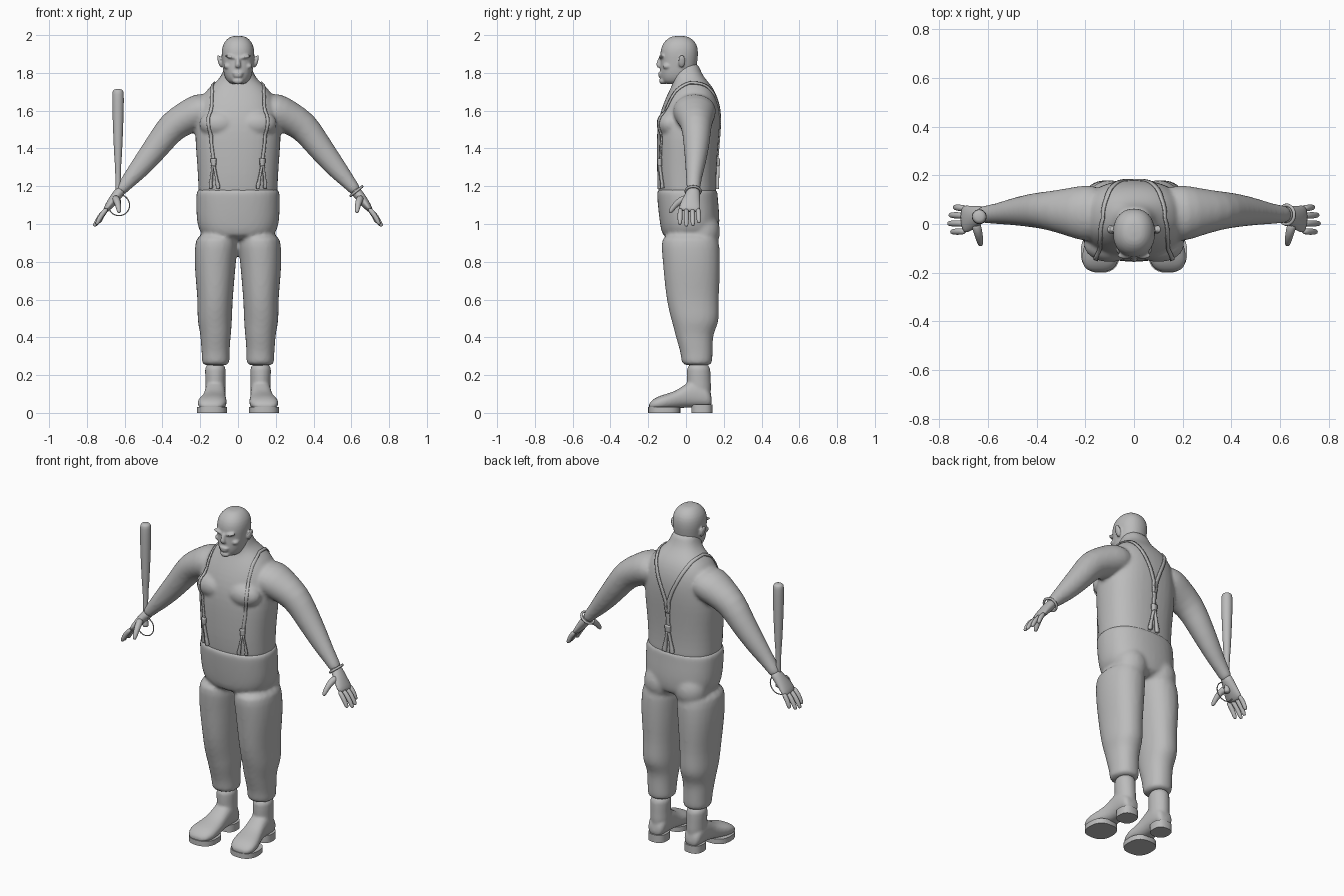
import bpy, bmesh, math
from mathutils import Vector, Matrix

if "Cube" in bpy.data.objects:
    bpy.data.objects.remove(bpy.data.objects["Cube"], do_unlink=True)

# One plain clay colour
clay = bpy.data.materials.new("clay_grey")
clay.use_nodes = True
GREY = (0.5, 0.5, 0.5, 1)
clay.diffuse_color = GREY
clay.node_tree.nodes["Principled BSDF"].inputs["Base Color"].default_value = GREY

X, Y, Z = Vector((1, 0, 0)), Vector((0, 1, 0)), Vector((0, 0, 1))
SIDES = (1, -1)


def loft(bm, stations, axis=None, ref=Y, power=2, seg=20):
    """Closed tube through stations (x, y, z, half width, half depth)."""
    pts = [Vector(s[:3]) for s in stations]
    rings = []
    for i, s in enumerate(stations):
        t = axis or (pts[min(i + 1, len(pts) - 1)] - pts[max(i - 1, 0)]).normalized()
        u = ref.cross(t).normalized()
        v = t.cross(u)
        ring = []
        for k in range(seg):
            c, d = math.cos(k * math.tau / seg), math.sin(k * math.tau / seg)
            cu = math.copysign(abs(c) ** (2 / power), c)
            dv = math.copysign(abs(d) ** (2 / power), d)
            ring.append(bm.verts.new(pts[i] + u * s[3] * cu + v * s[4] * dv))
        rings.append(ring)
    for a, b in zip(rings, rings[1:]):
        for k in range(seg):
            j = (k + 1) % seg
            bm.faces.new((a[k], a[j], b[j], b[k]))
    bm.faces.new(rings[0][::-1])
    bm.faces.new(rings[-1])


def column(bm, rows, side=1, power=2.0):
    """Upright loft from rows (z, x min, x max, y front, y back)."""
    loft(bm, [(side * (a + b) / 2, (f + k) / 2, z, (b - a) / 2, (k - f) / 2)
              for z, a, b, f, k in rows], axis=Z, power=power)


def blob(bm, centre, size, tilt=0):
    m = Matrix.Translation(centre) @ Matrix.Rotation(tilt, 4, 'Y') @ Matrix.Diagonal((*size, 1))
    bmesh.ops.create_uvsphere(bm, u_segments=16, v_segments=10, radius=1, matrix=m)


def finish(name, bm, subsurf=1, voxel=0, relax=0):
    bmesh.ops.recalc_face_normals(bm, faces=bm.faces[:])
    mesh = bpy.data.meshes.new(name)
    bm.to_mesh(mesh)
    bm.free()
    mesh.materials.append(clay)
    mesh.polygons.foreach_set("use_smooth", [True] * len(mesh.polygons))
    ob = bpy.data.objects.new(name, mesh)
    bpy.context.collection.objects.link(ob)
    if subsurf:
        m = ob.modifiers.new("round", 'SUBSURF')
        m.levels = m.render_levels = subsurf
    if voxel:
        m = ob.modifiers.new("blend", 'REMESH')
        m.mode, m.voxel_size, m.use_smooth_shade = 'VOXEL', voxel, True
        m = ob.modifiers.new("relax", 'SMOOTH')
        m.factor, m.iterations = 0.5, relax
    return ob


# Torso, neck and arms blended into one body
bm = bmesh.new()
column(bm, [(z, -a, a, f, k) for z, a, f, k in (
    (1.10, .21, -.14, .165), (1.18, .212, -.148, .162), (1.26, .215, -.155, .162),
    (1.36, .222, -.157, .168), (1.45, .23, -.157, .176), (1.53, .226, -.152, .182),
    (1.60, .215, -.135, .182), (1.66, .2, -.112, .172), (1.71, .168, -.088, .152),
    (1.745, .128, -.07, .125), (1.775, .095, -.07, .098), (1.81, .078, -.075, .078),
    (1.86, .07, -.07, .065))], power=2.4)
for s in SIDES:
    loft(bm, [(s * x, y, z, a, b) for x, y, z, a, b in (
        (.12, .04, 1.61, .08, .11), (.2, .045, 1.60, .1, .12), (.265, .05, 1.565, .09, .1),
        (.35, .055, 1.52, .082, .08), (.41, .057, 1.435, .072, .072), (.5, .05, 1.32, .06, .055),
        (.56, .042, 1.25, .046, .043), (.6, .04, 1.205, .036, .038), (.635, .038, 1.16, .03, .036))])
    blob(bm, (s * .1, -.085, 1.53), (.11, .074, .075))
body = finish("body", bm, voxel=.01, relax=5)

# Head with brow, nose, lips, chin and ears
bm = bmesh.new()
column(bm, [(z, -a, a, f, k) for z, a, f, k in (
    (1.738, .035, -.11, .0), (1.755, .06, -.13, .035), (1.79, .076, -.138, .05),
    (1.83, .081, -.138, .056), (1.87, .086, -.136, .063), (1.91, .089, -.138, .066),
    (1.95, .082, -.128, .06), (1.98, .06, -.102, .035), (1.997, .032, -.07, .002))], power=2.2)
loft(bm, [(0, -.125, 1.89, .009, .014), (0, -.138, 1.865, .01, .014),
          (0, -.146, 1.842, .015, .016), (0, -.138, 1.828, .017, .012)])
blob(bm, (0, -.136, 1.798), (.03, .013, .007))
blob(bm, (0, -.134, 1.784), (.027, .014, .007))
blob(bm, (0, -.122, 1.757), (.03, .022, .018))
for s in SIDES:
    blob(bm, (s * .036, -.128, 1.884), (.034, .017, .009), tilt=-s * .2)
    blob(bm, (s * .055, -.1, 1.835), (.022, .025, .016))
    blob(bm, (s * .097, -.022, 1.862), (.01, .02, .036), tilt=s * .25)
finish("head", bm, voxel=.006, relax=3)

# Trousers: hips, seat and two baggy legs gathered at the hem
bm = bmesh.new()
column(bm, [(z, -a, a, f, k) for z, a, f, k in (
    (.91, .17, -.12, .165), (.97, .215, -.135, .178), (1.04, .223, -.145, .18),
    (1.12, .224, -.153, .172), (1.175, .223, -.157, .168), (1.192, .217, -.152, .165))], power=2.4)
for s in SIDES:
    column(bm, [
        (.25, .05, .183, -.01, .13), (.262, .043, .193, -.025, .14), (.31, .044, .192, -.028, .142),
        (.36, .042, .197, -.042, .142), (.42, .036, .2, -.06, .145), (.47, .032, .213, -.072, .172),
        (.52, .03, .216, -.087, .178), (.6, .027, .215, -.105, .174), (.7, .018, .225, -.116, .18),
        (.8, .01, .232, -.125, .182), (.88, .0, .23, -.132, .18), (.96, .0, .22, -.132, .172)],
        side=s, power=2.2)
    blob(bm, (s * .1, .09, .96), (.1, .094, .11))
finish("trousers", bm, voxel=.011, relax=6)

for s in SIDES:
    word = "left" if s > 0 else "right"

    # Hand: palm, four fingers and a thumb
    bm = bmesh.new()
    loft(bm, [(s * x, y, z, a, b) for x, y, z, a, b in (
        (.61, .04, 1.19, .027, .033), (.632, .038, 1.163, .028, .037), (.66, .028, 1.128, .026, .047),
        (.688, .02, 1.09, .02, .058), (.706, .018, 1.066, .013, .054))])
    for y, x, z in ((.064, .738, 1.005), (.034, .757, .99), (.002, .763, .987), (-.03, .75, .997)):
        base, tip = Vector((.69, y, 1.085)), Vector((x, y * 1.08, z))
        loft(bm, [(s * p.x, p.y, p.z, r, r) for p, r in (
            (base, .014), (base.lerp(tip, .5) + Vector((.006, 0, .004)), .0145),
            (base.lerp(tip, .9), .012), (tip, .007))], seg=10)
    loft(bm, [(s * x, y, z, r, r) for x, y, z, r in (
        (.652, .01, 1.14, .022), (.641, -.03, 1.125, .02), (.634, -.06, 1.098, .016),
        (.63, -.08, 1.07, .013), (.629, -.087, 1.058, .007))], seg=10)
    finish(word + "_hand", bm)

    # Boot: ankle shaft and rounded foot
    bm = bmesh.new()
    column(bm, [(.06, .06, .172, .0, .135), (.14, .066, .172, .004, .134),
                (.2, .066, .174, .004, .13), (.27, .06, .18, .002, .132)], side=s)
    loft(bm, [(s * x, y, (lo + hi) / 2, w, (hi - lo) / 2) for x, y, lo, hi, w in (
        (.12, .138, .035, .09, .035), (.12, .115, .028, .14, .054), (.12, .05, .028, .19, .056),
        (.122, 0, .028, .155, .056), (.127, -.05, .022, .118, .064), (.134, -.1, .016, .102, .077),
        (.139, -.15, .014, .088, .079), (.142, -.183, .016, .066, .062), (.143, -.198, .022, .045, .035))],
         ref=Z, axis=-Y, power=2.4)
    finish(word + "_boot", bm, voxel=.008, relax=3)

    # Sole: separate heel block and front plate
    bm = bmesh.new()
    for x, y, w, d, h in ((.12, .084, .054, .056, .045), (.138, -.115, .08, .085, .03)):
        loft(bm, [(s * x, y, z, w, d) for z in (0, h)], axis=Z, power=2.5, seg=28)
    sole = finish(word + "_sole", bm, subsurf=0)
    sole.data.polygons.foreach_set("use_smooth", [len(p.vertices) == 4 and abs(p.normal.z) < .5
                                                  for p in sole.data.polygons])


def ribbon(bm, path, widths, steps=6):
    """Flat strip along a path, later wrapped onto the body."""
    rows = []
    for i in range(len(path) - 1):
        for k in range(steps + (i == len(path) - 2)):
            f = k / steps
            p = Vector(path[i]).lerp(Vector(path[i + 1]), f)
            w = widths[i] * (1 - f) + widths[i + 1] * f
            rows.append([bm.verts.new(p + X * d * w) for d in (-1, 0, 1)])
    for a, b in zip(rows, rows[1:]):
        for j in (0, 1):
            bm.faces.new((a[j], a[j + 1], b[j + 1], b[j]))


def wrap(name, bm, thick):
    ob = finish(name, bm, subsurf=0)
    m = ob.modifiers.new("wrap", 'SHRINKWRAP')
    m.target, m.wrap_mode, m.offset = body, 'ABOVE_SURFACE', thick * .5
    m = ob.modifiers.new("thick", 'SOLIDIFY')
    m.thickness, m.offset = thick, 0


# Braces meeting in a Y at the back
bm = bmesh.new()
for s in SIDES:
    path = [(.14, -.16, 1.33), (.155, -.16, 1.43), (.164, -.16, 1.53), (.16, -.135, 1.64),
            (.148, -.07, 1.71), (.135, .02, 1.755), (.115, .11, 1.735), (.08, .17, 1.66),
            (.035, .195, 1.56), (.01, .195, 1.49), (.004, .195, 1.42)]
    ribbon(bm, [(s * x, y, z) for x, y, z in path], [.011] * len(path))
ribbon(bm, [(0, .195, 1.46), (0, .19, 1.33)], [.012] * 2)
wrap("braces", bm, .007)

# Forked clips at the ends of the braces
bm = bmesh.new()
for x, y in ((.14, -.165), (-.14, -.165), (0, .2)):
    ribbon(bm, [(x, y, 1.345), (x, y, 1.305)], [.018, .014])
    for d in SIDES:
        ribbon(bm, [(x + d * .004, y, 1.31), (x + d * .017, y, 1.25),
                    (x + d * .025, y, 1.205), (x + d * .027, y, 1.185)], [.006, .006, .011, .011])
wrap("brace_clips", bm, .016)


def ring(name, centre, radius, thin, axis):
    bpy.ops.mesh.primitive_torus_add(location=centre, major_radius=radius, minor_radius=thin,
                                     major_segments=36, minor_segments=8,
                                     rotation=axis.to_track_quat('Z', 'Y').to_euler())
    ob = bpy.context.object
    ob.name = name
    ob.data.materials.append(clay)
    bpy.ops.object.shade_smooth()


ring("wrist_band", (.627, .038, 1.174), .039, .007, Vector((.6, 0, -.75)))
ring("bat_loop", (-.63, .02, 1.1), .056, .003, Y)

# Bat standing beside the right hand
bm = bmesh.new()
loft(bm, [(-.635, .03, z, r, r) for z, r in (
    (1.09, .017), (1.11, .018), (1.12, .013), (1.2, .0135), (1.32, .016), (1.34, .02), (1.5, .027),
    (1.62, .031), (1.695, .031), (1.708, .027), (1.715, .014))], axis=Z)
finish("bat", bm)
